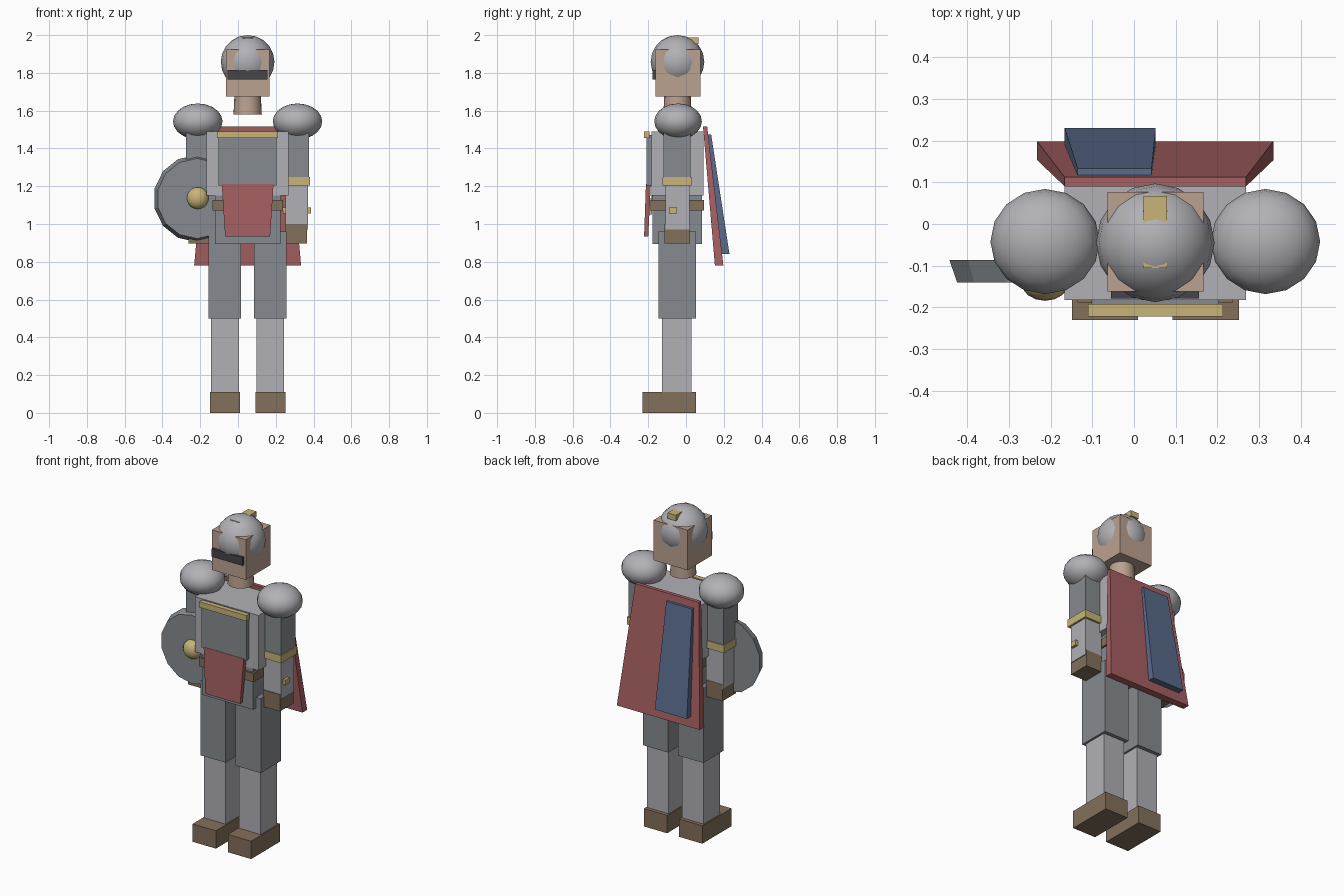
import bpy, bmesh, math
from mathutils import Matrix

cube = bpy.data.objects.get("Cube")
if cube:
    bpy.data.objects.remove(cube, do_unlink=True)

CX, CY = 0.051, -0.045  # body axis


def material(name, r, g, b):
    m = bpy.data.materials.new(name)
    m.use_nodes = True
    m.diffuse_color = (r, g, b, 1)
    for node in m.node_tree.nodes:
        if node.type == 'BSDF_PRINCIPLED':
            node.inputs["Base Color"].default_value = (r, g, b, 1)
    return m


LIGHT = material("light_steel", 0.44, 0.44, 0.47)
STEEL = material("dark_steel", 0.24, 0.26, 0.28)
SKIN = material("skin", 0.50, 0.36, 0.28)
GOLD = material("gold", 0.58, 0.46, 0.19)
RED = material("red_cloth", 0.38, 0.115, 0.12)
BLUE = material("blue_cloth", 0.10, 0.145, 0.26)
LEATHER = material("brown_leather", 0.23, 0.16, 0.105)
VISOR = material("dark_visor", 0.06, 0.058, 0.07)


def finish(name, bm, mat, smooth=False):
    bmesh.ops.recalc_face_normals(bm, faces=bm.faces)
    me = bpy.data.meshes.new(name)
    bm.to_mesh(me)
    bm.free()
    me.materials.append(mat)
    for p in me.polygons:
        p.use_smooth = smooth
    ob = bpy.data.objects.new(name, me)
    bpy.context.scene.collection.objects.link(ob)
    return ob


def slab(name, mat, bottom, top):
    """Tapered block; each end is (x0, x1, y0, y1, z)."""
    bm = bmesh.new()
    bmesh.ops.create_cube(bm, size=1)
    for v in bm.verts:
        x0, x1, y0, y1, z = top if v.co.z > 0 else bottom
        v.co = (x1 if v.co.x > 0 else x0, y1 if v.co.y > 0 else y0, z)
    return finish(name, bm, mat)


def box(name, mat, x, y, z):
    return slab(name, mat, (*x, *y, z[0]), (*x, *y, z[1]))


def ball(name, mat, centre, radii):
    bm = bmesh.new()
    bmesh.ops.create_uvsphere(bm, u_segments=16, v_segments=10, radius=1)
    bm.transform(Matrix.Translation(centre) @ Matrix.Diagonal((*radii, 1)))
    return finish(name, bm, mat, True)


def cone(name, mat, centre, r1, r2, depth, sides, turn=0):
    bm = bmesh.new()
    bmesh.ops.create_cone(bm, cap_ends=True, segments=sides, radius1=r1, radius2=r2, depth=depth)
    bm.transform(Matrix.Translation(centre) @ Matrix.Rotation(turn, 4, 'X'))
    return finish(name, bm, mat)


# Limbs, built per side from distances to the body axis
for side, s in (("left", 1), ("right", -1)):
    def limb(part, mat, near, far, y, z):
        box(f"{side}_{part}", mat, sorted((CX + s * near, CX + s * far)), y, z)

    limb("boot", LEATHER, 0.041, 0.2, (-0.23, 0.053), (0, 0.11))
    limb("shin", LIGHT, 0.046, 0.193, (-0.127, 0.03), (0.11, 0.5))
    limb("thigh", STEEL, 0.034, 0.206, (-0.145, 0.053), (0.5, 0.96))
    limb("upper_arm", STEEL, 0.187, 0.325, (-0.118, 0.025), (1.225, 1.53))
    limb("arm_band", GOLD, 0.18, 0.331, (-0.124, 0.031), (1.203, 1.25))
    limb("forearm", LIGHT, 0.2, 0.319, (-0.108, 0.018), (0.97, 1.21))
    limb("hand", LEATHER, 0.2, 0.314, (-0.113, 0.02), (0.897, 1.0))
    ball(f"{side}_pauldron", LIGHT, (CX + s * 0.264, -0.042, 1.543), (0.131, 0.126, 0.095))

box("hand_crossguard", GOLD, (0.238, 0.386), (-0.09, -0.048), (1.055, 1.087))

# Trunk
box("pelvis", STEEL, (-0.123, 0.226), (-0.177, 0.085), (0.895, 1.16))
box("belt", LEATHER, (-0.135, 0.237), (-0.188, 0.095), (1.072, 1.126))
box("belt_buckle", GOLD, (0.005, 0.097), (-0.198, -0.18), (1.05, 1.135))
box("torso", LIGHT, (-0.166, 0.268), (-0.182, 0.092), (1.15, 1.49))
box("chest_plate", STEEL, (-0.102, 0.204), (-0.21, -0.17), (1.205, 1.47))
box("chest_trim", GOLD, (-0.11, 0.213), (-0.222, -0.192), (1.455, 1.49))
slab("tabard", RED, (-0.068, 0.17, -0.222, -0.2, 0.933), (-0.086, 0.188, -0.212, -0.186, 1.212))

# Cape and its stripe panel
slab("cape", RED, (-0.232, 0.334, 0.153, 0.198, 0.78), (-0.166, 0.268, 0.09, 0.112, 1.517))
slab("cape_panel", BLUE, (-0.166, 0.052, 0.188, 0.23, 0.842), (-0.135, 0.042, 0.115, 0.133, 1.475))

# Head and helmet
neck = cone("neck", SKIN, (CX, CY, 1.63), 0.075, 0.07, 0.1, 16)
for p in neck.data.polygons:
    p.use_smooth = len(p.vertices) == 4
box("head", SKIN, (-0.064, 0.167), (-0.162, 0.077), (1.675, 1.923))
ball("helmet", LIGHT, (CX, CY, 1.858), (0.142, 0.142, 0.142))
box("visor", VISOR, (-0.055, 0.156), (-0.178, -0.15), (1.765, 1.815))
box("helmet_crest", GOLD, (0.023, 0.079), (-0.105, 0.067), (1.952, 1.987))

# Shield on the right arm
cone("shield", STEEL, (-0.217, -0.113, 1.135), 0.231, 0.212, 0.054, 14, math.pi / 2)
ball("shield_boss", GOLD, (-0.213, -0.138, 1.137), (0.058, 0.046, 0.058))
